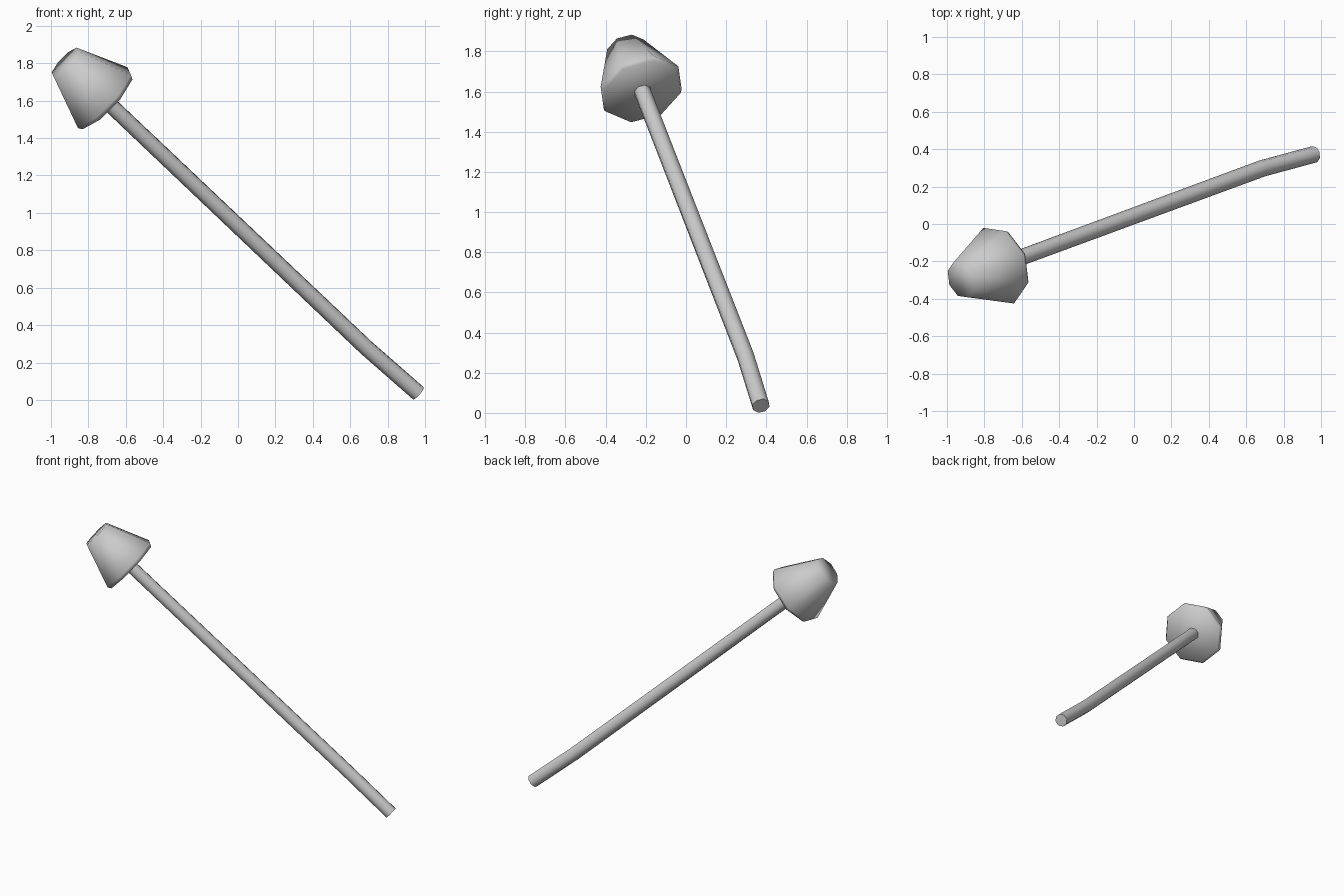
import bpy, bmesh, math
from mathutils import Vector

if "Cube" in bpy.data.objects:
    bpy.data.objects.remove(bpy.data.objects["Cube"])

SIDES = 8
# direction of one octagon corner, shared by all rings
CORNER = Vector((-0.132, -0.06, -0.163))


def loft(name, rings, angle):
    """Skin closed octagon rings given as (centre, axis, radius)."""
    bm = bmesh.new()
    loops = []
    for centre, axis, radius in rings:
        axis = axis.normalized()
        u = (CORNER - axis * CORNER.dot(axis)).normalized()
        v = axis.cross(u)
        loop = []
        for i in range(SIDES):
            a = 2 * math.pi * i / SIDES
            loop.append(bm.verts.new(centre + radius * (u * math.cos(a) + v * math.sin(a))))
        loops.append(loop)
    for low, high in zip(loops, loops[1:]):
        for i in range(SIDES):
            j = (i + 1) % SIDES
            bm.faces.new((low[i], low[j], high[j], high[i]))
    bm.faces.new(loops[0][::-1])
    bm.faces.new(loops[-1])
    bmesh.ops.recalc_face_normals(bm, faces=bm.faces)
    mesh = bpy.data.meshes.new(name)
    bm.to_mesh(mesh)
    bm.free()
    obj = bpy.data.objects.new(name, mesh)
    bpy.context.collection.objects.link(obj)
    bpy.ops.object.select_all(action='DESELECT')
    obj.select_set(True)
    bpy.context.view_layer.objects.active = obj
    bpy.ops.object.shade_smooth_by_angle(angle=math.radians(angle))
    return obj


foot = Vector((0.965, 0.373, 0.035))
bend = Vector((0.685, 0.297, 0.28))
cap_base = Vector((-0.715, -0.22, 1.608))
lower = bend - foot
upper = (cap_base - bend).normalized()

# Long stem with a slight bend near the foot
loft("stem", [
    (foot, lower, 0.045),
    (bend, lower.normalized() + upper, 0.045),
    (cap_base + upper * 0.01, upper, 0.043),
], 60)

# Tapered cap with a narrow chamfered rim and a blunt top
loft("cap", [
    (cap_base - upper * 0.012, upper, 0.205),
    (cap_base + upper * 0.012, upper, 0.218),
    (cap_base + upper * 0.30, upper, 0.102),
], 80)
